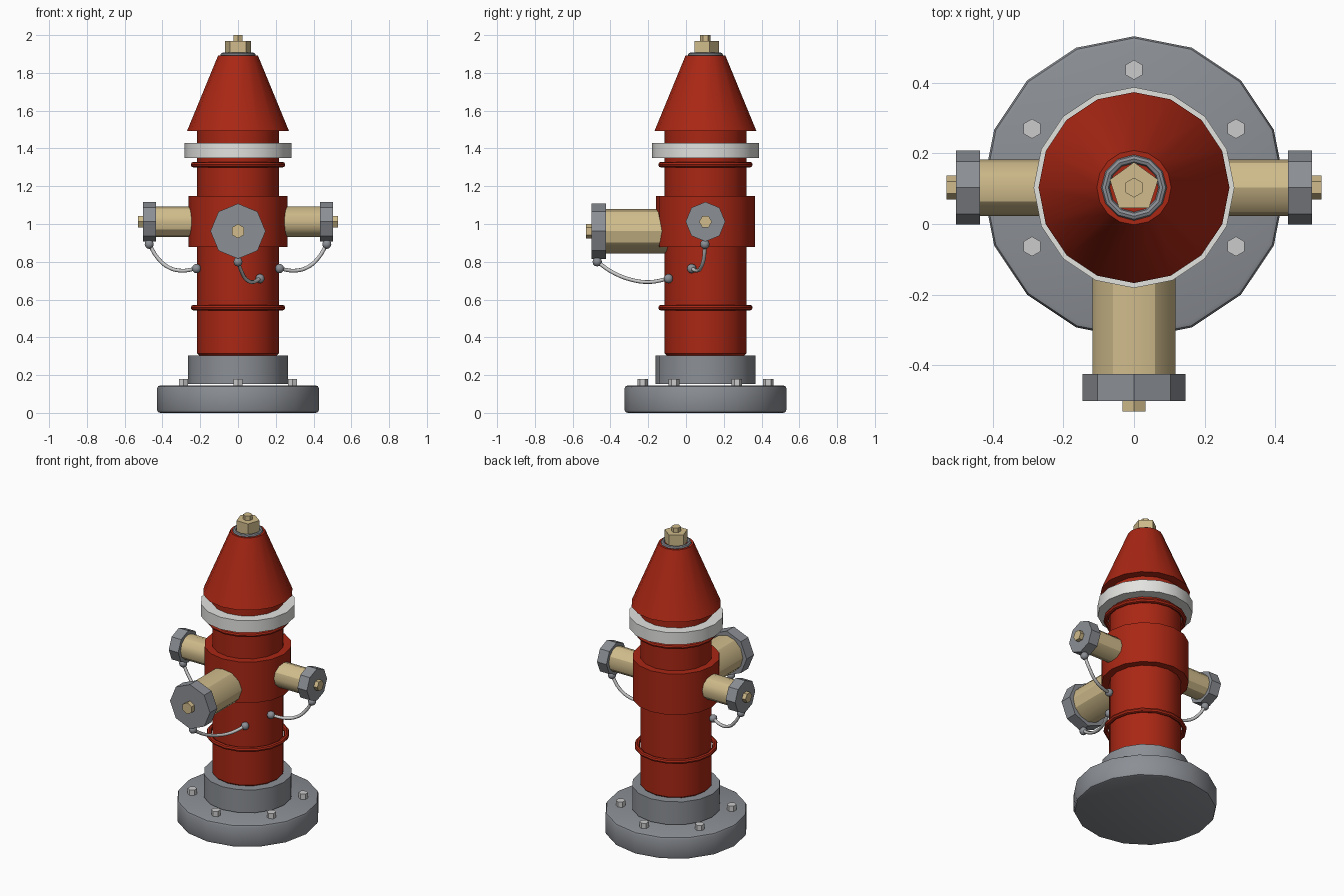
import bpy, bmesh, math
from mathutils import Matrix, Vector

if "Cube" in bpy.data.objects:
    bpy.data.objects.remove(bpy.data.objects["Cube"])

AX = 0.103  # y of the vertical axis of the hydrant


def mat(name, c):
    m = bpy.data.materials.new(name)
    m.diffuse_color = (*c, 1)
    m.use_nodes = True
    m.node_tree.nodes["Principled BSDF"].inputs["Base Color"].default_value = m.diffuse_color
    return m


RED = mat("red paint", (0.40, 0.020, 0.007))
GREY = mat("iron grey", (0.26, 0.275, 0.30))
TAN = mat("pale brass", (0.63, 0.50, 0.26))
WHITE = mat("white band", (0.76, 0.76, 0.74))
STEEL = mat("bolt steel", (0.60, 0.60, 0.60))


def finish(name, bm, m, smooth=30):
    bmesh.ops.recalc_face_normals(bm, faces=bm.faces)
    me = bpy.data.meshes.new(name)
    bm.to_mesh(me)
    bm.free()
    ob = bpy.data.objects.new(name, me)
    bpy.context.collection.objects.link(ob)
    me.materials.append(m)
    bpy.ops.object.select_all(action='DESELECT')
    ob.select_set(True)
    bpy.context.view_layer.objects.active = ob
    bpy.ops.object.shade_smooth_by_angle(angle=math.radians(smooth))
    return ob


def lathe(name, prof, n, m, loc=(0, AX, 0), rot=Matrix(), turn=0.0, ring=False):
    """Revolve (radius, height) points in n sides; capped, or closed as a ring."""
    bm = bmesh.new()
    M = Matrix.Translation(loc) @ rot @ Matrix.Rotation(turn, 4, 'Z')
    rows = [[bm.verts.new(M @ Vector((r * math.cos(a), r * math.sin(a), z)))
             for a in (math.tau * i / n for i in range(n))] for r, z in prof]
    pairs = list(zip(rows, rows[1:])) + ([(rows[-1], rows[0])] if ring else [])
    for a, b in pairs:
        for i in range(n):
            j = (i + 1) % n
            bm.faces.new((a[i], a[j], b[j], b[i]))
    if not ring:
        bm.faces.new(rows[0])
        bm.faces.new(rows[-1])
    return finish(name, bm, m)


def torus(name, R, r, z, n, m):
    prof = [(R + r * math.cos(math.tau * k / 8), z + r * math.sin(math.tau * k / 8)) for k in range(8)]
    return lathe(name, prof, n, m, ring=True)


Q = math.pi / 2

# base flange, collar and bolts
lathe("base_flange", [(0.412, 0), (0.423, 0.004), (0.428, 0.015), (0.428, 0.13),
                      (0.423, 0.141), (0.412, 0.145)], 16, GREY)
lathe("base_collar", [(0.265, 0.154), (0.265, 0.305)], 16, GREY)
for k in range(6):
    a = Q + k * math.tau / 6
    lathe("base_bolt", [(0.028, 0.135), (0.028, 0.18)], 6, STEEL,
          (0.333 * math.cos(a), AX + 0.333 * math.sin(a), 0), turn=Q)

# barrel, valve section and rings
lathe("barrel", [(0.207, 0.305), (0.216, 0.314), (0.216, 1.50)], 16, RED)
lathe("valve_section", [(0.262, 0.877), (0.262, 1.147)], 16, RED)
torus("lower_ring", 0.235, 0.015, 0.557, 16, RED)
torus("upper_ring", 0.235, 0.015, 1.314, 16, RED)
lathe("white_band", [(0.284, 1.35), (0.284, 1.43)], 16, WHITE)

# bonnet and operating nut
lathe("bonnet", [(0.27, 1.492), (0.105, 1.893)], 16, RED)
torus("bonnet_washer", 0.081, 0.012, 1.895, 12, GREY)
lathe("operating_nut", [(0.072, 1.89), (0.072, 1.97)], 5, TAN, turn=Q)
lathe("nut_tip", [(0.028, 1.965), (0.028, 2.0)], 6, TAN, turn=Q)


def nozzle(side, rot, z, base, start, cap0, cap1, end, r, rc, rn, turn):
    """Outlet pipe, octagonal cap and hex nut along one direction."""
    loc = (0, base, z)
    lathe(side + "_outlet", [(r, start), (r, cap0 + 0.01)], 12, TAN, loc, rot)
    lathe(side + "_cap", [(rc, cap0), (rc, cap1)], 8, GREY, loc, rot)
    lathe(side + "_cap_nut", [(rn, cap1 - 0.01), (rn, end)], 6, TAN, loc, rot, turn)


def chain(side, pts):
    """Sagging chain tube with a ball at both ends."""
    cu = bpy.data.curves.new(side + "_chain", 'CURVE')
    cu.dimensions = '3D'
    cu.bevel_depth = 0.010
    cu.bevel_resolution = 2
    cu.resolution_u = 5
    sp = cu.splines.new('BEZIER')
    sp.bezier_points.add(len(pts) - 1)
    for b, p in zip(sp.bezier_points, pts):
        b.co = p
        b.handle_left_type = b.handle_right_type = 'AUTO'
    cu.materials.append(STEEL)
    ob = bpy.data.objects.new(side + "_chain", cu)
    bpy.context.collection.objects.link(ob)
    for p in (pts[0], pts[-1]):
        bm = bmesh.new()
        bmesh.ops.create_uvsphere(bm, u_segments=10, v_segments=6, radius=0.025,
                                  matrix=Matrix.Translation(p))
        finish(side + "_chain_ball", bm, GREY, 60)


# front outlet
nozzle("front", Matrix.Rotation(Q, 4, 'X'), 0.962, 0, 0.0, 0.424, 0.50, 0.53,
       0.118, 0.146, 0.038, Q)
chain("front", [(0, -0.47, 0.80), (0.02, -0.39, 0.745), (0.045, -0.29, 0.705),
                (0.08, -0.19, 0.693), (0.117, -0.093, 0.711)])

# matching side outlets
for s, side in ((1, "right"), (-1, "left")):
    nozzle(side, Matrix.Rotation(s * Q, 4, 'Y'), 1.012, AX, 0.1, 0.435, 0.504, 0.53,
           0.08, 0.105, 0.034, Q)
    chain(side, [(s * x, y, z) for x, y, z in (
        (0.47, 0.10, 0.893), (0.425, 0.095, 0.82), (0.37, 0.08, 0.772),
        (0.30, 0.06, 0.753), (0.22, 0.03, 0.764))])
